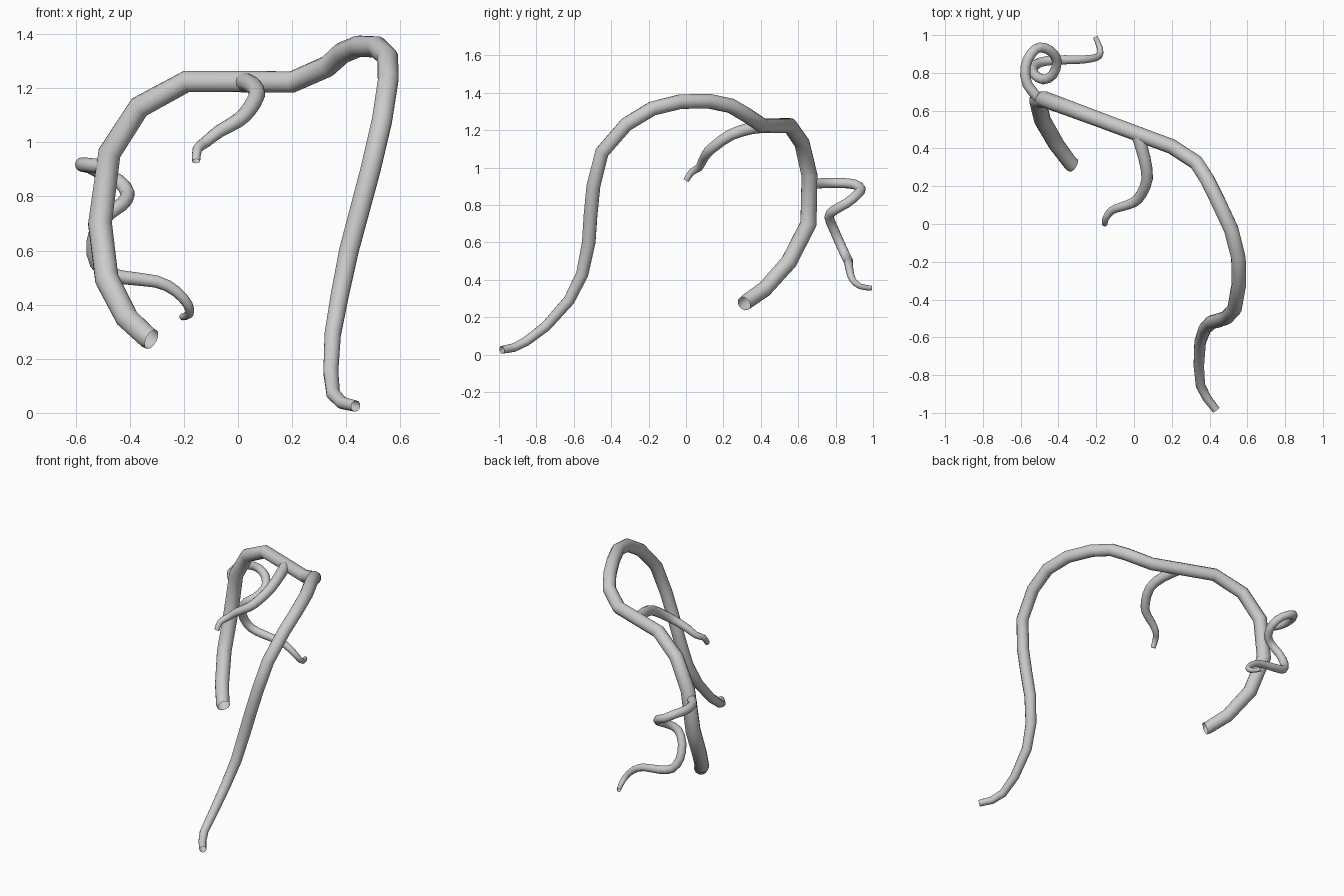
import bpy
from mathutils import Vector


def refine(points):
    """Insert a Catmull-Rom midpoint in every segment."""
    p = [Vector(q) for q in points]
    out = []
    for i in range(len(p) - 1):
        a, b = p[max(i - 1, 0)], p[min(i + 2, len(p) - 1)]
        out += [p[i], (9 * (p[i] + p[i + 1]) - a - b) / 16]
    return out + [p[-1]]


def tube(name, points, r_keys):
    """Tapered open tube along a 3D path; r_keys = (path fraction, radius)."""
    cu = bpy.data.curves.new(name, 'CURVE')
    cu.dimensions = '3D'
    cu.fill_mode = 'FULL'
    cu.bevel_depth = 1.0
    cu.bevel_resolution = 4
    cu.use_fill_caps = False
    sp = cu.splines.new('POLY')
    sp.points.add(len(points) - 1)
    for i, p in enumerate(points):
        t = i / (len(points) - 1)
        for (t0, r0), (t1, r1) in zip(r_keys, r_keys[1:]):
            if t0 <= t <= t1:
                r = r0 + (r1 - r0) * (t - t0) / (t1 - t0)
        sp.points[i].co = (*p, 1)
        sp.points[i].radius = r
    ob = bpy.data.objects.new(name, cu)
    bpy.context.collection.objects.link(ob)
    bpy.ops.object.select_all(action='DESELECT')
    ob.select_set(True)
    bpy.context.view_layer.objects.active = ob
    bpy.ops.object.convert(target='MESH')
    bpy.ops.object.shade_smooth()


# Main stem: front foot, up over the arch, down the left side
tube("main_stem", [
    (.435, -.985, .025), (.385, -.92, .037), (.352, -.855, .07),
    (.343, -.75, .15),
    (.35, -.625, .29), (.375, -.555, .43), (.41, -.52, .6),
    (.45, -.51, .75), (.49, -.495, .9), (.532, -.45, 1.08),
    (.555, -.32, 1.23), (.553, -.18, 1.315), (.515, -.03, 1.352),
    (.445, .12, 1.355), (.385, .24, 1.33), (.33, .325, 1.28),
    (.2, .41, 1.223), (-.19, .555, 1.225), (-.365, .62, 1.13),
    (-.475, .66, .96), (-.51, .655, .7), (-.485, .55, .495),
    (-.41, .42, .35), (-.335, .32, .28), (-.32, .31, .272)],
    [(0, .021), (.12, .028), (.25, .037), (.5, .04), (.7, .04),
     (.85, .046), (1, .039)])

# Short branch hanging from the top bar
tube("upper_branch", refine([
    (.02, .47, 1.225), (.055, .35, 1.21), (.07, .24, 1.175),
    (.04, .16, 1.12), (0, .115, 1.08), (-.07, .09, 1.04),
    (-.12, .07, 1.0), (-.15, .03, .975), (-.155, 0, .93)]),
    [(0, .034), (.5, .027), (1, .015)])

# Curling tendril at the back left
tube("curled_tendril", refine([
    (-.50, .66, .91), (-.565, .74, .917), (-.575, .83, .917),
    (-.545, .9, .91), (-.5, .935, .885), (-.44, .915, .855),
    (-.407, .86, .81), (-.43, .79, .77), (-.48, .765, .735),
    (-.525, .79, .67), (-.535, .825, .59), (-.5, .855, .525),
    (-.42, .868, .50), (-.3, .87, .485), (-.23, .875, .45),
    (-.185, .89, .40), (-.18, .93, .365), (-.205, .99, .355)]),
    [(0, .027), (.4, .026), (.7, .026), (1, .013)])
